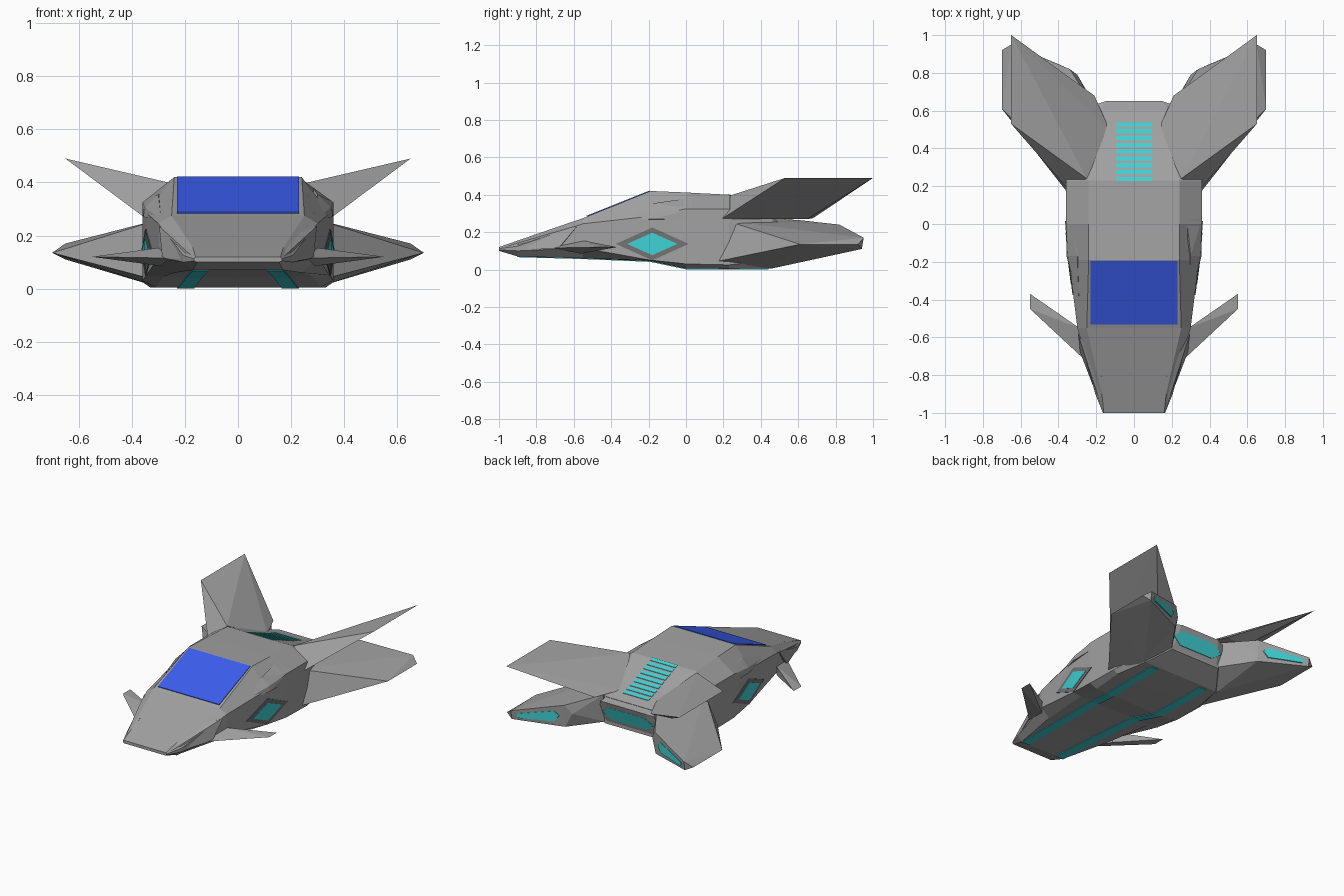
import bpy, bmesh
from mathutils import Vector

if "Cube" in bpy.data.objects:
    bpy.data.objects.remove(bpy.data.objects["Cube"])

def material(name, rgb):
    m = bpy.data.materials.new(name)
    m.diffuse_color = (*rgb, 1)
    m.use_nodes = True
    m.node_tree.nodes["Principled BSDF"].inputs["Base Color"].default_value = m.diffuse_color
    return m

GLOW = material("glow", (0.05, 0.64, 0.66))
GLASS = material("glass", (0.045, 0.11, 0.87))
HULL = material("hull_grey", (0.36, 0.36, 0.36))
DARK = material("dark_grey", (0.17, 0.17, 0.17))

def finish(name, bm, mat, mirror=False):
    bmesh.ops.recalc_face_normals(bm, faces=bm.faces)
    me = bpy.data.meshes.new(name)
    bm.to_mesh(me)
    bm.free()
    ob = bpy.data.objects.new(name, me)
    bpy.context.collection.objects.link(ob)
    me.materials.append(mat)
    if mirror:
        ob.modifiers.new("mirror", 'MIRROR')
    return ob

def add_hull(bm, pts):
    vs = [bm.verts.new(p) for p in pts]
    r = bmesh.ops.convex_hull(bm, input=vs)
    junk = {g for g in r["geom_interior"] + r["geom_unused"] if isinstance(g, bmesh.types.BMVert)}
    bmesh.ops.delete(bm, geom=list(junk), context='VERTS')

def hull(name, pts, mat=HULL, mirror=True):
    bm = bmesh.new()
    add_hull(bm, pts)
    bmesh.ops.dissolve_limit(bm, angle_limit=0.01, verts=bm.verts, edges=bm.edges)
    return finish(name, bm, mat, mirror)

def slabs(name, quads, offset, mat, mirror=False):
    # thin plates standing proud of a surface by the offset
    bm = bmesh.new()
    for q in quads:
        add_hull(bm, [Vector(p) + Vector(offset) * s for p in q for s in (-1, 1)])
    return finish(name, bm, mat, mirror)

# Fuselage: y, then belly, lower side, upper side and roof corners as (x, z)
stations = [
    (-1.0, (.155, .100), (.165, .105), (.165, .112), (.160, .120)),
    (-0.9, (.170, .070), (.205, .100), (.205, .125), (.170, .155)),
    (-0.55, (.24, .060), (.30, .115), (.30, .245), (.25, .275)),
    (-0.19, (.28, .045), (.345, .050), (.345, .285), (.24, .420)),
    (0.0, (.31, .005), (.36, .030), (.36, .325), (.24, .412)),
    (0.23, (.33, .004), (.36, .025), (.36, .325), (.24, .400)),
    (0.46, (.29, .005), (.32, .050), (.31, .275), (.17, .305)),
    (0.60, (.19, .075), (.22, .150), (.22, .190), (.18, .258)),
]
bm = bmesh.new()
rings = []
for y, *half in stations:
    ring = half + [(-x, z) for x, z in reversed(half)]
    rings.append([bm.verts.new((x, y, z)) for x, z in ring])
for a, b in zip(rings, rings[1:]):
    for i in range(8):
        j = (i + 1) % 8
        bm.faces.new((a[i], a[j], b[j], b[i]))
bm.faces.new(rings[0])
bm.faces.new(rings[-1])
finish("fuselage", bm, HULL)

# Tail block with a raked rear face
hull("tail_block", [(s * x, y, z) for s in (-1, 1) for x, y, z in
                    ((.18, .59, .258), (.15, .65, .245), (.2, .633, .235), (.22, .61, .17), (.18, .595, .08))],
     HULL, False)

# Wings, fins and fairings, right half mirrored
hull("lower_wing", [(.30, .10, .03), (.30, .22, .26), (.30, .46, .006), (.2, .60, .265), (.19, .60, .085),
                    (.70, .61, .135), (.70, .92, .135), (.65, .95, .17), (.65, .94, .11),
                    (.34, .82, .24), (.30, .79, .18), (.34, .81, .09)])
hull("upper_fin", [(.355, .19, .27), (.25, .24, .397), (.33, .31, .39), (.13, .50, .28), (.21, .68, .275),
                   (.35, .65, .27), (.65, .53, .49), (.65, 1.0, .49)])
hull("canard", [(.26, -.72, .115), (.29, -.55, .155), (.29, -.56, .085), (.55, -.45, .12), (.55, -.37, .12)])
hull("nose_cheek", [(.162, -1, .112), (.172, -.81, .187), (.297, -.58, .235), (.285, -.68, .115),
                    (.2, -.9, .1), (.23, -.6, .2)])
hull("shoulder_fairing", [(.29, -.45, .26), (.357, -.17, .27), (.35, -.17, .305), (.30, -.17, .355),
                          (.36, .03, .325), (.28, .02, .382), (.36, .03, .27)])

# Canopy glass
slabs("canopy", [[(sx * .23, y, z) for sx in (-1, 1) for y, z in ((-.53, .284), (-.195, .418))]],
      (0, -.001, .004), GLASS)

# Rear deck vents, following the deck slope
def deck_z(y):
    return .400 - (y - .23) * .413 if y < .46 else .305 - (y - .46) * .333

slabs("deck_vents", [[(x, y + d, deck_z(y + d)) for x in (-.095, .095) for d in (-.011, .011)]
                     for y in [.239 + i * .036 for i in range(9)]], (0, 0, .003), GLOW)

# Side windows: diamond frame and glowing pane
def side_x(y):
    return .345 + (y + .19) * (.125 if y < -.19 else .079)

def diamond(dy, dz):
    y0, z0 = -.18, .137
    ys = [(y0 - dy, z0), (y0, z0 + dz), (y0 + dy, z0), (y0, z0 - dz)]
    return [(side_x(y), y, z) for y, z in ys]

slabs("side_window_frame", [diamond(.195, .088)], (.004, 0, 0), DARK, True)
slabs("side_window", [diamond(.135, .06)], (.006, 0, 0), GLOW, True)

# Belly light strips bending with the keel, spreading towards the tail
keel = [(-.9, .070, .14), (-.55, .060, .15), (-.19, .045, .165), (0, .005, .195), (.23, .004, .2), (.44, .005, .2)]
slabs("belly_light", [[(x + d, y, z) for y, z, x in pair for d in (-.03, .03)]
                      for pair in zip(keel, keel[1:])], (0, 0, .004), GLOW, True)

# Engine glow at the tail and in both wing trailing edges
slabs("tail_glow", [[(s * x, .614 + dz * .3, .165 + dz) for s in (-1, 1)
                     for x, dz in ((.195, 0), (.13, .045), (.13, -.045))]], (0, .012, 0), GLOW)

def trailing_y(x):
    return .815 + (x - .34) * .42

slabs("wing_glow", [[(x, trailing_y(x), z) for x, z in
                     ((.37, .165), (.40, .195), (.40, .125), (.61, .155), (.61, .125), (.62, .14))]],
      (0, .006, 0), GLOW, True)
